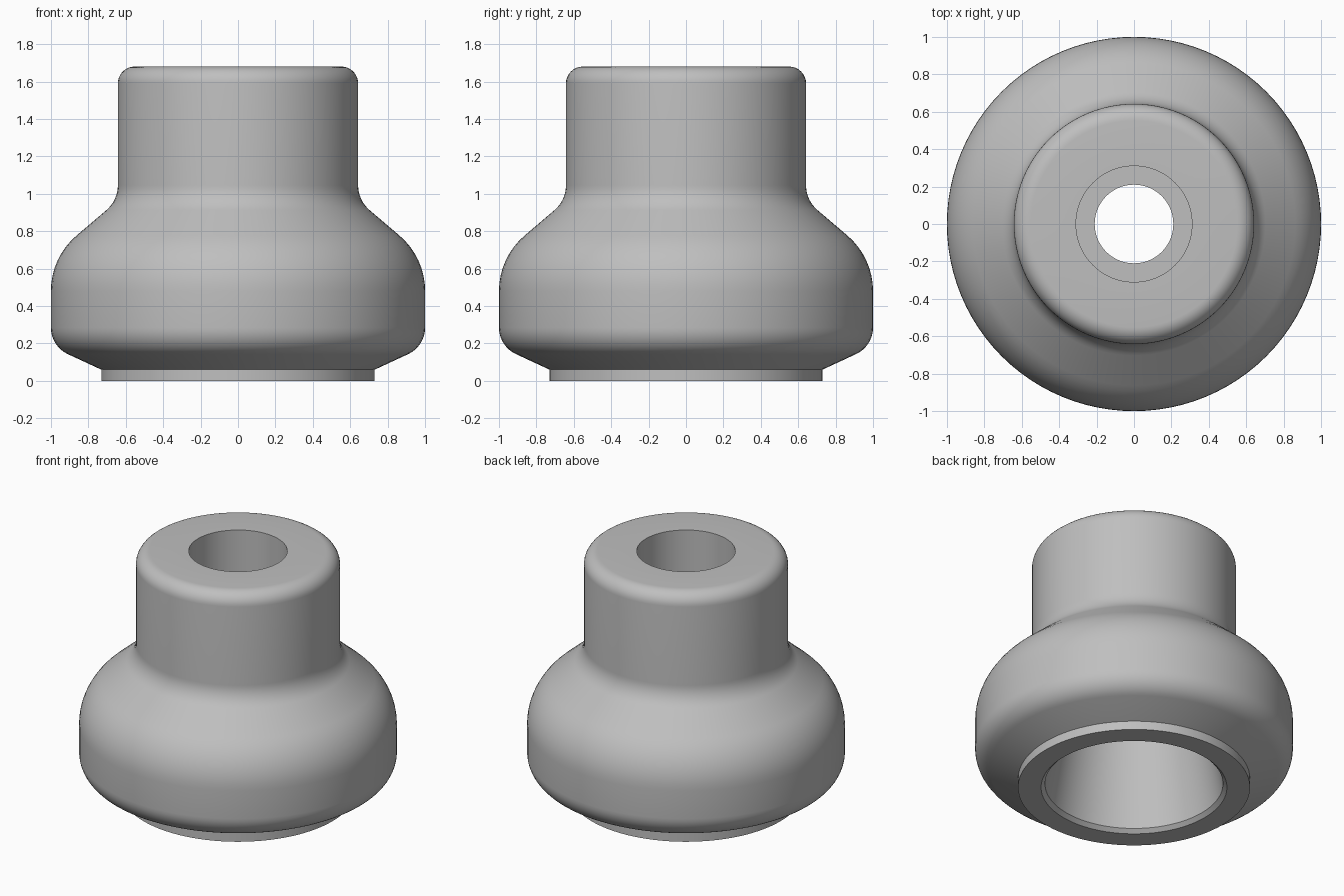
import bpy
import bmesh
import math
from mathutils import Vector

cube = bpy.data.objects.get("Cube")
if cube:
    bpy.data.objects.remove(cube, do_unlink=True)

SEGMENTS = 96


def rounded_profile(corners, steps=8):
    """Closed (radius, height) outline; each corner gets an arc of the given tangent length."""
    points = []
    count = len(corners)
    for i, (r, z, cut) in enumerate(corners):
        p = Vector((r, 0, z))
        if cut == 0:
            points.append(p)
            continue
        before = corners[i - 1]
        after = corners[(i + 1) % count]
        to_before = (Vector((before[0], 0, before[1])) - p).normalized()
        to_after = (Vector((after[0], 0, after[1])) - p).normalized()
        start, end = p + to_before * cut, p + to_after * cut
        weight = math.sin(to_before.angle(to_after) / 2)
        for s in range(steps + 1):
            t = s / steps
            a, b, c = (1 - t) ** 2, 2 * t * (1 - t) * weight, t * t
            points.append((start * a + p * b + end * c) / (a + b + c))
    return points


def lathe(name, corners, material):
    """Spin a closed outline round the z axis."""
    bm = bmesh.new()
    verts = [bm.verts.new(p) for p in rounded_profile(corners)]
    edges = [bm.edges.new((v, verts[(i + 1) % len(verts)])) for i, v in enumerate(verts)]
    bmesh.ops.spin(bm, geom=verts + edges, cent=(0, 0, 0), axis=(0, 0, 1),
                   angle=math.tau, steps=SEGMENTS, use_merge=True)
    bmesh.ops.remove_doubles(bm, verts=bm.verts, dist=1e-5)
    bmesh.ops.recalc_face_normals(bm, faces=bm.faces)
    mesh = bpy.data.meshes.new(name)
    bm.to_mesh(mesh)
    bm.free()
    mesh.materials.append(material)
    obj = bpy.data.objects.new(name, mesh)
    bpy.context.collection.objects.link(obj)
    bpy.ops.object.select_all(action="DESELECT")
    obj.select_set(True)
    bpy.context.view_layer.objects.active = obj
    bpy.ops.object.shade_smooth_by_angle(angle=math.radians(25))
    return obj


grey = bpy.data.materials.new("plain grey")
grey.use_nodes = True
colour = (0.52, 0.52, 0.52, 1)
grey.diffuse_color = colour
grey.node_tree.nodes["Principled BSDF"].inputs["Base Color"].default_value = colour

# Outer wall going up, then the stepped bore going down
outer_wall = [
    (0.73, 0, 0), (0.73, 0.06, 0),
    (1, 0.185, 0.1), (1, 0.66, 0.18),
    (0.642, 0.965, 0.08), (0.642, 1.68, 0.09),
]
bore = [
    (0.31, 1.68, 0), (0.31, 1.2, 0),
    (0.21, 1.2, 0), (0.21, 0.85, 0),
    (0.42, 0.85, 0), (0.56, 0.025, 0), (0.585, 0, 0),
]
lathe("bushing_body", outer_wall + bore, grey)
